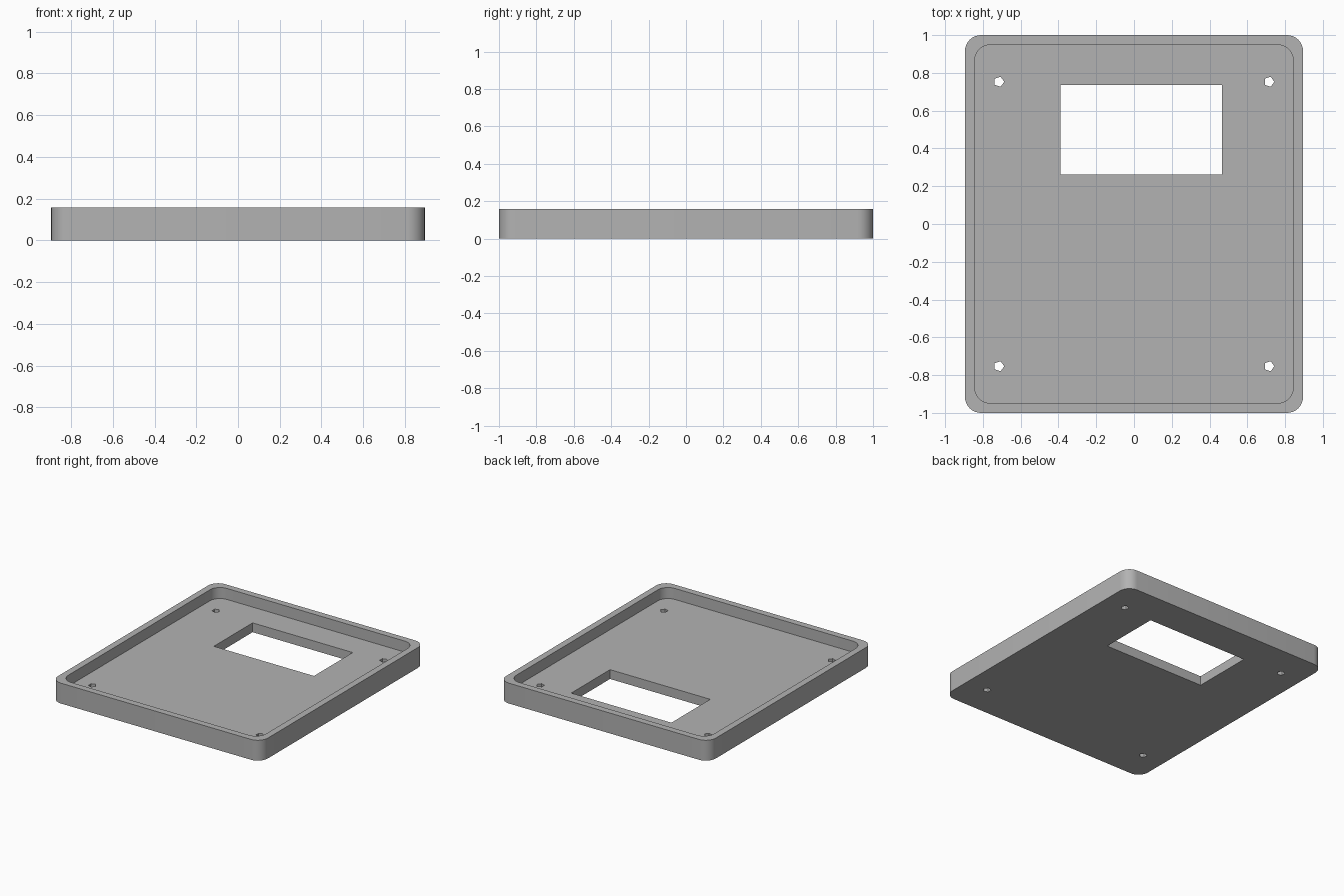
import bpy, bmesh
from math import radians, cos, sin, pi

if "Cube" in bpy.data.objects:
    bpy.data.objects.remove(bpy.data.objects["Cube"])

HALF_X, HALF_Y, HEIGHT = 0.895, 1.0, 0.157
WALL, FLOOR, RADIUS = 0.051, 0.072, 0.085

grey = bpy.data.materials.new("plain grey")
grey.use_nodes = True
colour = (0.45, 0.45, 0.45, 1)
grey.diffuse_color = colour
grey.node_tree.nodes["Principled BSDF"].inputs["Base Color"].default_value = colour


def prism(name, outline, z0, z1):
    """Extrude a counter-clockwise outline from z0 to z1."""
    bm = bmesh.new()
    base = bm.faces.new([bm.verts.new((x, y, z0)) for x, y in outline])
    top = bmesh.ops.extrude_face_region(bm, geom=[base])["geom"]
    verts = [v for v in top if isinstance(v, bmesh.types.BMVert)]
    bmesh.ops.translate(bm, verts=verts, vec=(0, 0, z1 - z0))
    bmesh.ops.recalc_face_normals(bm, faces=bm.faces)
    mesh = bpy.data.meshes.new(name)
    bm.to_mesh(mesh)
    bm.free()
    mesh.materials.append(grey)
    obj = bpy.data.objects.new(name, mesh)
    bpy.context.collection.objects.link(obj)
    return obj


def rounded_rect(hx, hy, r, steps=8):
    points = []
    for quarter, (sx, sy) in enumerate([(1, 1), (-1, 1), (-1, -1), (1, -1)]):
        for i in range(steps + 1):
            a = (quarter + i / steps) * pi / 2
            points.append((sx * (hx - r) + r * cos(a), sy * (hy - r) + r * sin(a)))
    return points


def polygon(cx, cy, r, sides):
    return [(cx + r * cos(2 * pi * i / sides), cy + r * sin(2 * pi * i / sides))
            for i in range(sides)]


# Tray body with rounded corners
tray = prism("tray_body", rounded_rect(HALF_X, HALF_Y, RADIUS), 0, HEIGHT)

# Recess, display window and corner screw holes
cutters = [
    prism("recess_cutter", rounded_rect(HALF_X - WALL, HALF_Y - WALL, RADIUS), FLOOR, 0.3),
    prism("window_cutter", [(-0.39, 0.262), (0.465, 0.262), (0.465, 0.735), (-0.39, 0.735)], -0.1, 0.12),
]
for x in (-0.715, 0.715):
    for y in (-0.753, 0.753):
        cutters.append(prism("screw_hole_cutter", polygon(x, y, 0.028, 5), -0.1, 0.12))

bpy.context.view_layer.objects.active = tray
tray.select_set(True)
for cutter in cutters:
    mod = tray.modifiers.new("cut", "BOOLEAN")
    mod.operation, mod.solver, mod.object = "DIFFERENCE", "EXACT", cutter
    bpy.ops.object.modifier_apply(modifier=mod.name)
    bpy.data.objects.remove(cutter)

# Smooth the rounded corners, keep all other edges crisp
bpy.ops.object.shade_smooth_by_angle(angle=radians(30))
